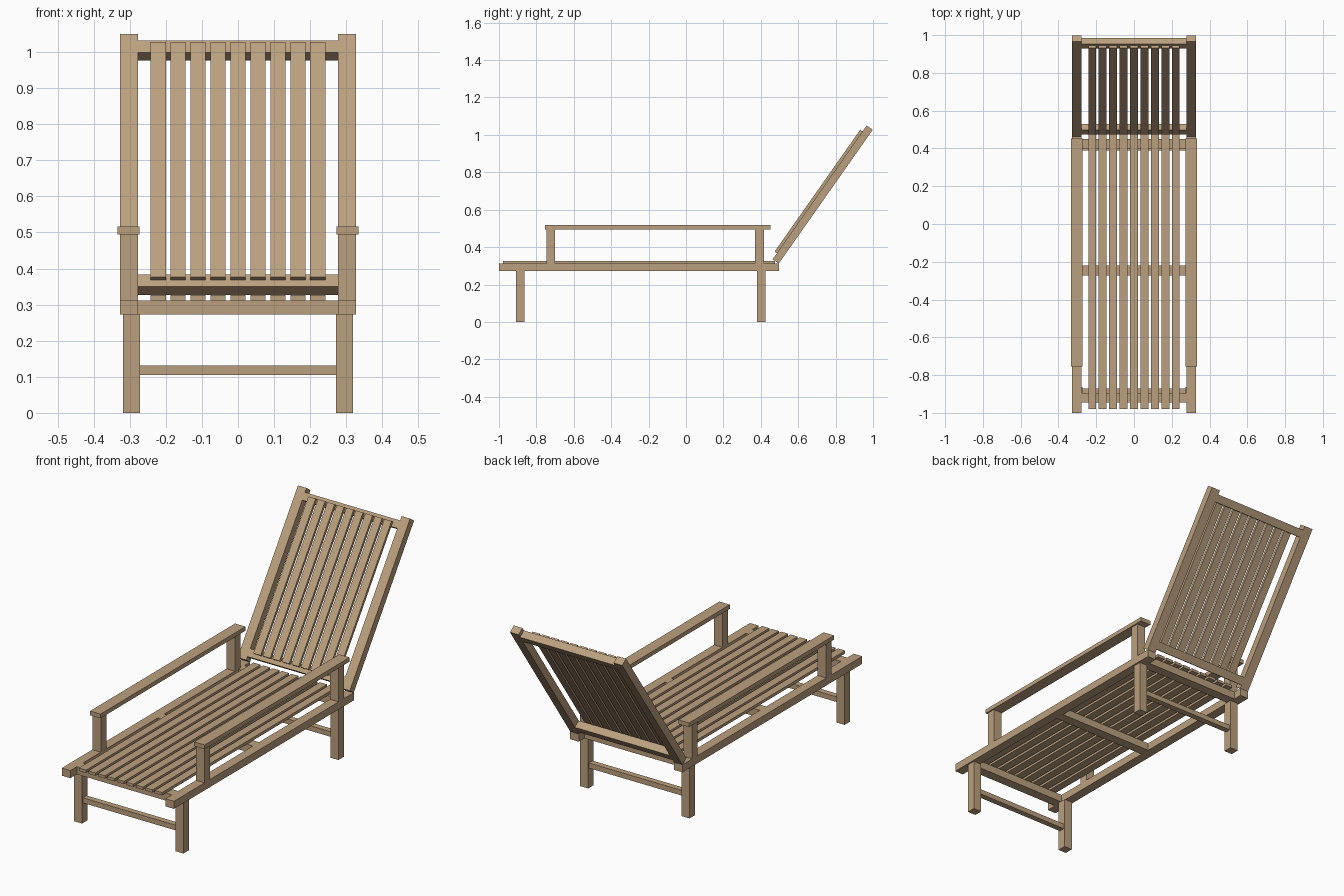
import bpy
import math
from mathutils import Matrix

cube = bpy.data.objects.get("Cube")
if cube:
    bpy.data.objects.remove(cube, do_unlink=True)

wood = bpy.data.materials.new("tan_wood")
wood.use_nodes = True
color = (0.50, 0.35, 0.21, 1)
wood.diffuse_color = color
wood.node_tree.nodes["Principled BSDF"].inputs["Base Color"].default_value = color

# The backrest frame pivots at the rear end of the side rails
RECLINE = Matrix.Translation((0, 0.496, 0.312)) @ Matrix.Rotation(math.radians(54.9), 4, "X")
LEVEL = Matrix.Identity(4)


def box(name, x, y, z, frame=LEVEL):
    """Timber board spanning the (min, max) ranges, placed in the given frame."""
    bpy.ops.mesh.primitive_cube_add(size=1)
    ob = bpy.context.object
    ob.name = name
    spans = (x, y, z)
    size = [hi - lo for lo, hi in spans]
    mid = [(hi + lo) / 2 for lo, hi in spans]
    ob.data.transform(Matrix.Translation(mid) @ Matrix.Diagonal((*size, 1)))
    ob.matrix_world = frame
    ob.data.materials.append(wood)
    return ob


def pair(name, x, y, z, frame=LEVEL):
    """The same board on the left (+x) and right (-x) sides."""
    box("left_" + name, x, y, z, frame)
    box("right_" + name, (-x[1], -x[0]), y, z, frame)


RAIL_X = (0.277, 0.327)
INNER = (-0.277, 0.277)
RAIL_Z = (0.272, 0.312)

# Side rails and armrests
pair("side_rail", RAIL_X, (-1.0, 0.497), RAIL_Z)
pair("armrest", (0.273, 0.334), (-0.755, 0.452), (0.495, 0.517))

# Legs, arm posts and low stretchers
for end, leg_y, post_y in (("front", -0.887, -0.723), ("rear", 0.403, 0.393)):
    pair(end + "_leg", (0.272, 0.319), (leg_y - 0.023, leg_y + 0.023), (0, 0.272))
    pair(end + "_arm_post", RAIL_X, (post_y - 0.023, post_y + 0.023), (0.312, 0.495))
    box(end + "_stretcher", (-0.272, 0.272), (leg_y - 0.014, leg_y + 0.017), (0.105, 0.132))

# Cross bars under the seat
for name, y in (("front", -0.92), ("middle", -0.246), ("rear", 0.424)):
    box(name + "_seat_bar", INNER, (y - 0.026, y + 0.026), RAIL_Z)

# Reclined backrest frame
pair("backrest_post", RAIL_X, (0, 0.874), (0, 0.04), RECLINE)
box("lower_backrest_bar", INNER, (0.018, 0.059), (0, 0.04), RECLINE)
box("upper_backrest_bar", INNER, (0.812, 0.852), (0, 0.04), RECLINE)

# Slats of the seat and the backrest
for i in range(9):
    x = (i - 4) * 0.0553
    span = (x - 0.021, x + 0.021)
    box(f"seat_slat_{i + 1}", span, (-0.979, 0.475), (0.312, 0.327))
    box(f"backrest_slat_{i + 1}", span, (0.04, 0.836), (0.04, 0.055), RECLINE)
